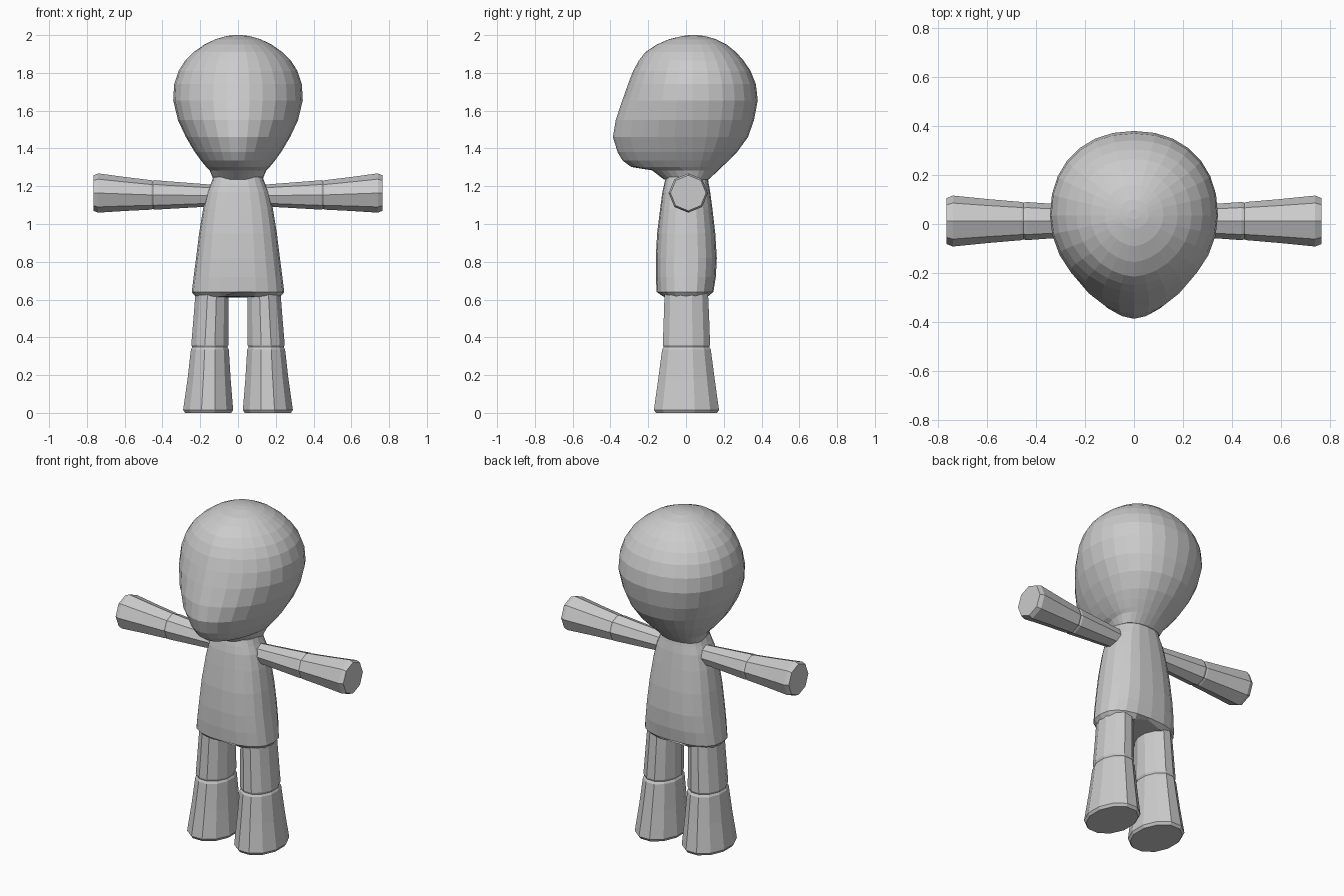
import bpy, bmesh
from math import cos, sin, pi, copysign
from mathutils import Vector


def spow(v, p):
    return copysign(abs(v) ** p, v)


def section(n, x, y, w, front, back, z, pf=1.0, pb=1.0, offset=0.0):
    """Closed ring around (x, y): half width w, reaching front to back in y."""
    pts = []
    for i in range(n):
        a = 2 * pi * (i + offset) / n
        c, s = cos(a), sin(a)
        p = pb if s >= 0 else pf
        depth = (back - y) if s >= 0 else (y - front)
        pts.append(Vector((x + w * spow(c, p), y + depth * spow(s, min(p, 1)), z)))
    return pts


def loft(name, rings, mirror=False):
    bm = bmesh.new()
    loops = [[bm.verts.new(p) for p in r] for r in rings]
    n = len(loops[0])
    for a, b in zip(loops, loops[1:]):
        for i in range(n):
            j = (i + 1) % n
            bm.faces.new((a[i], a[j], b[j], b[i]))
    bm.faces.new(loops[0][::-1])
    bm.faces.new(loops[-1])
    bmesh.ops.recalc_face_normals(bm, faces=bm.faces)
    me = bpy.data.meshes.new(name)
    bm.to_mesh(me)
    bm.free()
    ob = bpy.data.objects.new(name, me)
    bpy.context.collection.objects.link(ob)
    if mirror:
        m = ob.modifiers.new("mirror", 'MIRROR')
        m.use_clip = False
        m.use_mirror_merge = False
    return ob


# Head with a projecting muzzle: z, front, back, half width
head = [
    (1.236, -.117, .12, .13), (1.284, -.18, .172, .15), (1.302, -.29, .19, .168),
    (1.335, -.335, .225, .195), (1.38, -.362, .27, .228), (1.46, -.387, .328, .276),
    (1.55, -.372, .36, .318), (1.655, -.337, .38, .343), (1.74, -.307, .37, .338),
    (1.81, -.28, .342, .315), (1.865, -.25, .305, .28), (1.91, -.215, .265, .235),
    (1.95, -.155, .215, .178), (1.978, -.09, .16, .12), (1.995, -.02, .1, .06),
    (2.0, .02, .06, .02),
]
loft("head", [section(28, 0, .035, w, f, b, z, 1.15, .92) for z, f, b, w in head])

# Torso flaring down to a hem, with a slight arch between the legs
torso = [
    (.612, -.125, .12, .222), (.64, -.155, .145, .245), (.72, -.16, .158, .235),
    (.82, -.16, .163, .222), (.95, -.153, .155, .206), (1.08, -.137, .14, .185),
    (1.17, -.125, .128, .163), (1.215, -.115, .12, .143), (1.25, -.105, .115, .13),
]
rings = [section(20, 0, 0, w, f, b, z, .8, .8) for z, f, b, w in torso]
for p in rings[0]:
    p.z += .03 * max(0, 1 - abs(p.x) / .1)
loft("torso", rings)


# Eight-sided arms along x: x, centre z, radius
def arm_ring(x, z, r):
    return [Vector((x, .012 + r * cos(i * pi / 4), z + r * sin(i * pi / 4)))
            for i in range(8)]


loft("upper_arm", [arm_ring(*a) for a in (
    (.10, 1.15, .056), (.16, 1.151, .059), (.37, 1.153, .073),
    (.44, 1.154, .078), (.465, 1.154, .07))], True)
loft("forearm", [arm_ring(*a) for a in (
    (.44, 1.154, .07), (.46, 1.154, .078), (.60, 1.159, .09),
    (.74, 1.164, .104), (.765, 1.164, .094))], True)


# Flared legs: z, centre x, half width, front, back
def leg(name, rows):
    loft(name, [section(12, x, 0, w, f, b, z, offset=.5) for z, x, w, f, b in rows], True)


leg("upper_leg", [(.34, .149, .093, -.12, .123), (.36, .149, .102, -.127, .132),
                  (.50, .143, .096, -.122, .127), (.65, .137, .09, -.117, .12)])
leg("lower_leg", [(0, .158, .127, -.165, .17), (.016, .158, .137, -.176, .181),
                  (.18, .153, .118, -.152, .157), (.335, .149, .104, -.131, .136),
                  (.352, .149, .094, -.122, .125)])
